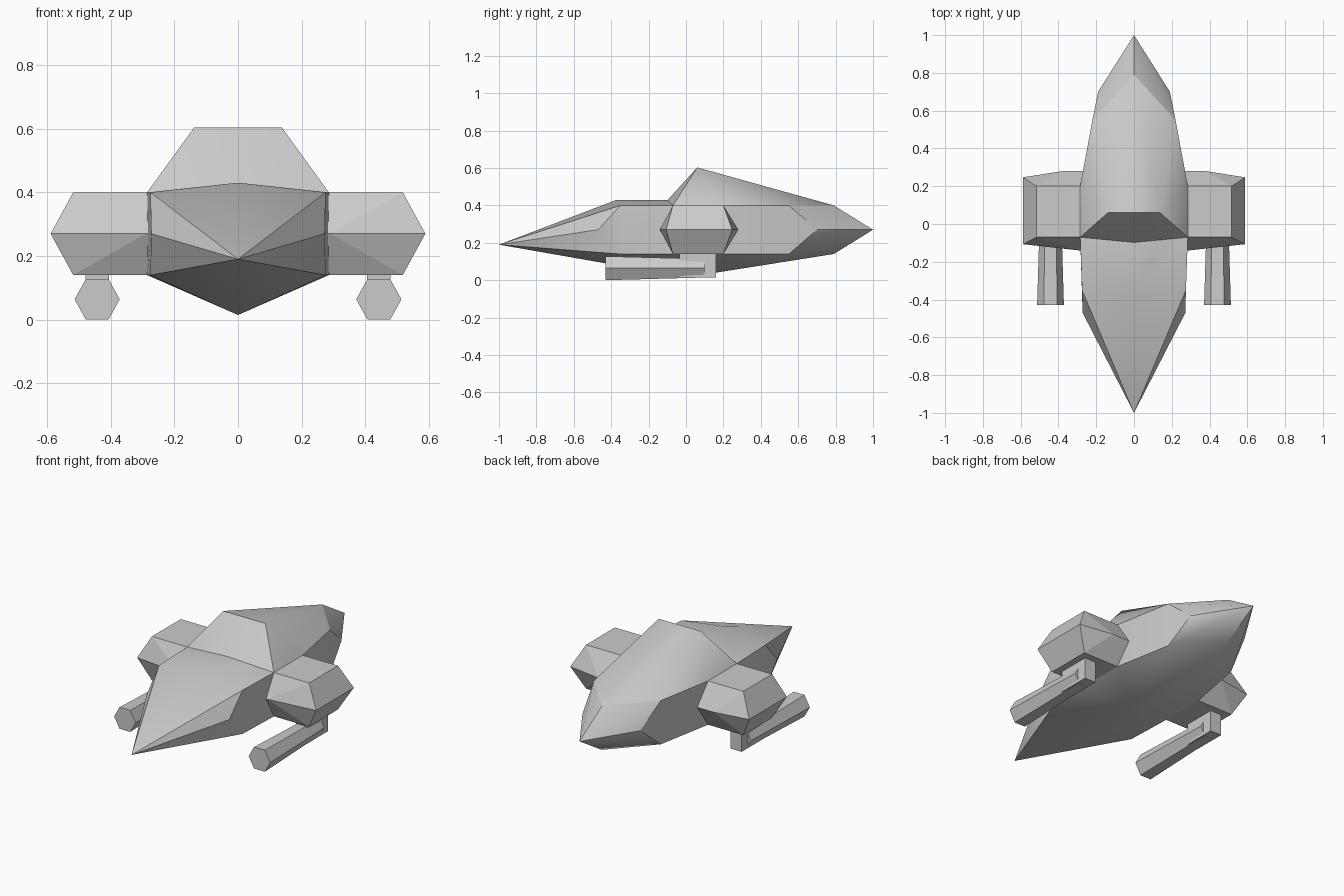
import bpy, bmesh, math

if "Cube" in bpy.data.objects:
    bpy.data.objects.remove(bpy.data.objects["Cube"])


def shell(name, half_points, mirrored=True, smooth=False):
    """Wrap a faceted convex shell round points, optionally mirrored across x = 0."""
    pts = set(half_points)
    if mirrored:
        pts |= {(-x, y, z) for x, y, z in half_points if x}
    bm = bmesh.new()
    for p in sorted(pts):
        bm.verts.new(p)
    bmesh.ops.convex_hull(bm, input=bm.verts)
    bmesh.ops.delete(bm, geom=[v for v in bm.verts if not v.link_faces], context='VERTS')
    bmesh.ops.dissolve_limit(bm, angle_limit=math.radians(1), verts=bm.verts, edges=bm.edges)
    bmesh.ops.recalc_face_normals(bm, faces=bm.faces)
    me = bpy.data.meshes.new(name)
    bm.to_mesh(me)
    bm.free()
    ob = bpy.data.objects.new(name, me)
    bpy.context.collection.objects.link(ob)
    if smooth:
        bpy.ops.object.select_all(action='DESELECT')
        ob.select_set(True)
        bpy.context.view_layer.objects.active = ob
        bpy.ops.object.shade_smooth_by_angle(angle=math.radians(30))
    return ob


# Main hull: pointed nose and tail, flat sides, V-shaped keel
hull = [
    (0, -1, .19), (0, -.37, .43), (0, -.1, .43), (0, .79, .4),
    (0, 1, .27), (0, .79, .14), (0, 0, .015),
    (.272, -.47, .27), (.19, .7, .27),
]
for z in (.4, .14):
    hull += [(.275, -.35, z), (.285, -.07, z), (.285, .2, z), (.22, .55, z)]
shell("hull", hull, smooth=True)

# Cabin: steep windscreen, sloping sides and a long fairing to the tail
shell("cabin", [
    (.138, .06, .603), (.138, -.07, .4), (0, -.1, .427),
    (.285, -.07, .4), (.285, .2, .4), (.22, .55, .4), (0, .79, .4),
], smooth=True)

for side, s in (("right", 1), ("left", -1)):
    # Stub wing: six-sided section with a bevelled tip
    wing = []
    for z in (.4, .14):
        wing += [(s * x, y, z) for x in (.2, .517) for y in (-.07, .2)]
    wing += [(s * x, y, .27) for x, y in
             ((.2, -.14), (.29, -.14), (.588, -.107), (.2, .28), (.38, .28), (.588, .247))]
    shell(side + "_wing", wing, mirrored=False)

    # Gun barrel: tapered hexagon
    barrel = []
    for y, r in ((-.43, .071), (.1, .055)):
        for i in range(6):
            a = i * math.pi / 3
            barrel.append((s * .442 + r * math.cos(a), y, .064 + r * 1.04 * math.sin(a) * .866 / .866))
    for_barrel = [(x, y, max(z, 0)) for x, y, z in barrel]
    shell(side + "_gun_barrel", for_barrel, mirrored=False)

    # Pylon block joining gun to wing
    shell(side + "_gun_pylon",
          [(s * x, y, z) for x in (.405, .478) for y in (-.035, .16) for z in (.015, .16)],
          mirrored=False)
